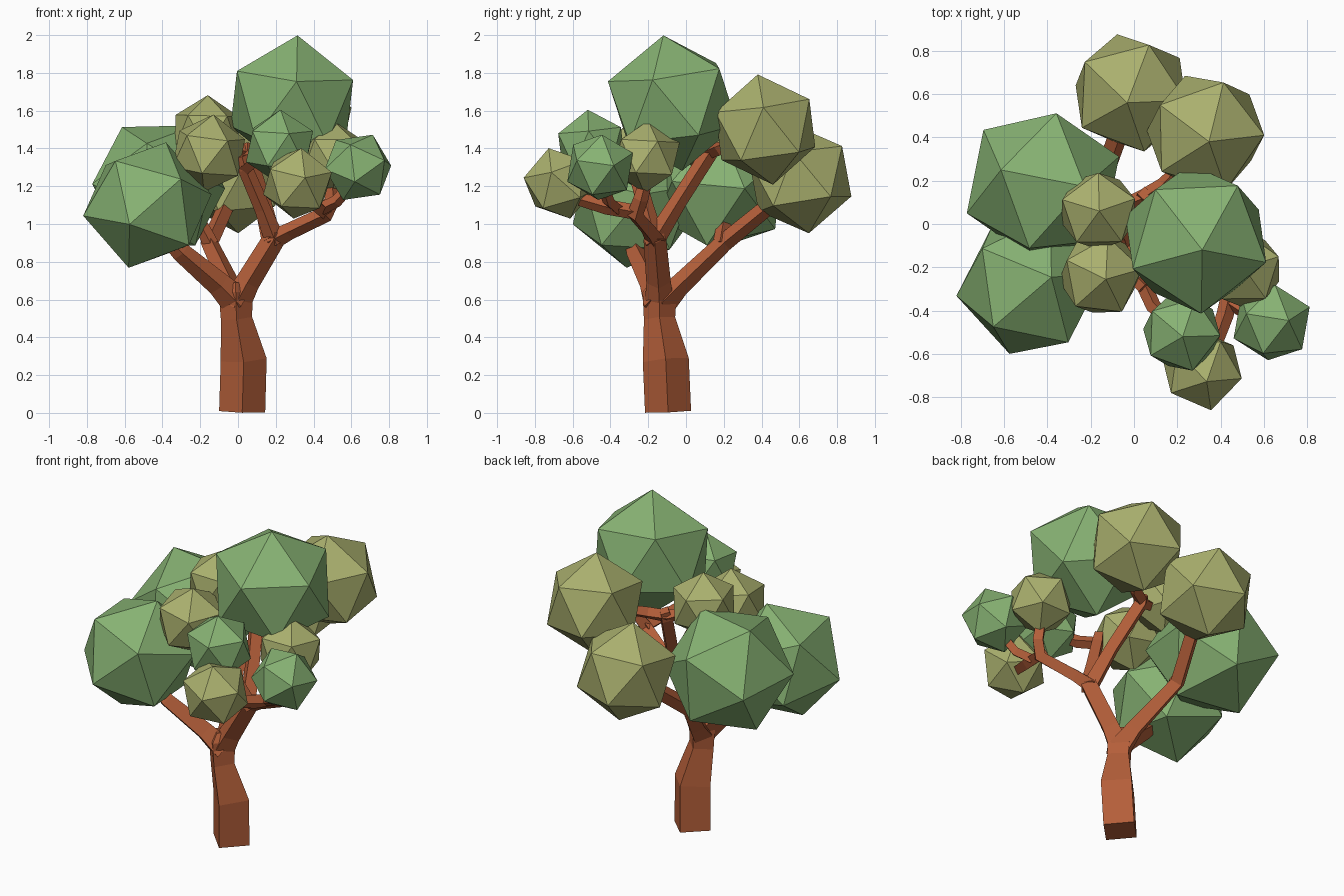
import bpy, bmesh, math
from mathutils import Vector, Matrix


def material(name, rgb):
    m = bpy.data.materials.new(name)
    m.diffuse_color = (*rgb, 1)
    return m


GREEN = material("leaf green", (0.242, 0.445, 0.171))
OLIVE = material("leaf olive", (0.402, 0.434, 0.156))
BARK = material("bark brown", (0.456, 0.114, 0.042))


def add_object(name, bm, mat):
    bmesh.ops.recalc_face_normals(bm, faces=bm.faces)
    mesh = bpy.data.meshes.new(name)
    bm.to_mesh(mesh)
    bm.free()
    mesh.materials.append(mat)
    ob = bpy.data.objects.new(name, mesh)
    bpy.context.collection.objects.link(ob)
    return ob


def frame(axis, side):
    """Rotation with z along axis and x leaning towards side."""
    z = axis.normalized()
    x = (side - z * side.dot(z)).normalized()
    return Matrix((x, z.cross(x), z)).transposed()


def foliage(name, centre, radius, tip, neighbour, mat):
    """Icosahedron clump turned so two adjacent corners point at tip and neighbour."""
    bm = bmesh.new()
    bmesh.ops.create_icosphere(bm, subdivisions=1, radius=1)
    top = max(bm.verts, key=lambda v: v.co.z)
    ring = top.link_edges[0].other_vert(top)
    own = frame(top.co.copy(), ring.co.copy())
    c = Vector(centre)
    turn = frame(Vector(tip), Vector(neighbour)) @ own.transposed()
    for v in bm.verts:
        v.co = c + turn @ v.co * radius
    add_object(name, bm, mat)


def limb(name, points):
    """Square tapering tube through (x, y, z, half diagonal) points."""
    pos = [Vector(p[:3]) for p in points]
    span = pos[-1] - pos[0]
    side = Vector((0, 1, 0)) if abs(span.x) >= abs(span.y) else Vector((1, 0, 0))
    bm = bmesh.new()
    rings = []
    for i, p in enumerate(pos):
        d = Vector()
        if i > 0:
            d += (p - pos[i - 1]).normalized()
        if i < len(pos) - 1:
            d += (pos[i + 1] - p).normalized()
        rot = frame(d, side)
        r = points[i][3]
        rings.append([bm.verts.new(p + rot @ Vector((r * math.cos(a), r * math.sin(a), 0)))
                      for a in (k * math.pi / 2 for k in range(4))])
    for a, b in zip(rings, rings[1:]):
        for k in range(4):
            j = (k + 1) % 4
            bm.faces.new((a[k], a[j], b[j], b[k]))
    bm.faces.new(rings[0])
    bm.faces.new(rings[-1])
    add_object(name, bm, BARK)


# Trunk with a slight bend
limb("trunk", [(0.022, -0.095, 0.006, 0.122), (0.03, -0.107, 0.28, 0.122),
               (-0.008, -0.14, 0.50, 0.083), (-0.012, -0.14, 0.64, 0.09),
               (-0.012, -0.14, 0.69, 0.05)])

# Main limbs
limb("left_limb", [(0.0, -0.14, 0.58, 0.085), (-0.10, -0.18, 0.68, 0.065),
                   (-0.30, -0.265, 0.85, 0.052), (-0.42, -0.28, 0.98, 0.04)])
limb("right_limb", [(-0.02, -0.14, 0.56, 0.08), (0.05, -0.145, 0.69, 0.065),
                    (0.19, -0.165, 0.92, 0.06), (0.20, -0.17, 0.96, 0.045)])
limb("back_limb", [(-0.01, -0.14, 0.57, 0.08), (-0.04, -0.04, 0.67, 0.058),
                   (-0.15, 0.20, 0.90, 0.048), (-0.07, 0.42, 1.08, 0.045),
                   (-0.03, 0.55, 1.22, 0.038)])

# Secondary branches
limb("back_twig", [(-0.14, 0.18, 0.89, 0.04), (-0.20, 0.20, 1.0, 0.038),
                   (-0.28, 0.20, 1.08, 0.035)])
limb("right_branch", [(0.17, -0.16, 0.91, 0.055), (0.27, -0.19, 0.96, 0.045),
                      (0.46, -0.27, 1.05, 0.045), (0.50, -0.24, 1.13, 0.04),
                      (0.50, -0.215, 1.22, 0.035)])
limb("right_front_branch", [(0.46, -0.25, 1.06, 0.04), (0.42, -0.42, 1.09, 0.04),
                            (0.37, -0.56, 1.13, 0.035)])
limb("right_tip_twig", [(0.44, -0.36, 1.08, 0.035), (0.52, -0.41, 1.12, 0.033),
                        (0.60, -0.44, 1.21, 0.03)])
limb("front_branch", [(0.20, -0.16, 0.90, 0.055), (0.13, -0.21, 1.08, 0.043),
                      (0.04, -0.27, 1.29, 0.04), (0.02, -0.28, 1.36, 0.032)])
limb("front_twig", [(0.04, -0.27, 1.29, 0.036), (0.09, -0.38, 1.33, 0.036),
                    (0.18, -0.46, 1.38, 0.03)])
limb("upper_branch", [(0.18, -0.17, 0.91, 0.055), (0.13, -0.04, 1.12, 0.045),
                      (0.05, 0.12, 1.37, 0.045), (0.05, 0.14, 1.42, 0.035)])
limb("upper_bridge", [(-0.10, 0.06, 1.43, 0.03), (0.04, 0.12, 1.38, 0.038),
                      (0.14, 0.18, 1.40, 0.038), (0.27, 0.32, 1.45, 0.03)])

# Foliage: centre, radius, direction of one corner, direction of a neighbouring corner
green = [
    ((0.285, -0.07, 1.64), 0.363, (0.03, -0.05, 0.36), (0.32, -0.11, 0.16)),
    ((-0.48, -0.28, 1.10), 0.348, (-0.33, -0.05, -0.055), (-0.10, -0.035, -0.335)),
    ((-0.42, 0.18, 1.20), 0.375, (-0.195, 0.07, 0.315), (-0.36, -0.135, 0.01)),
    ((0.635, -0.455, 1.30), 0.19, (0.08, 0.01, 0.175), (0.17, 0.07, 0.01)),
    ((0.22, -0.50, 1.41), 0.196, (0.005, -0.02, 0.195), (0.05, -0.175, 0.06)),
]
olive = [
    ((0.33, 0.42, 1.50), 0.295, (0.016, -0.04, 0.29), (0.265, -0.01, 0.115)),
    ((-0.015, 0.605, 1.24), 0.293, (-0.06, 0.26, -0.09), (0.02, 0.033, -0.295)),
    ((-0.165, 0.06, 1.485), 0.197, (0.005, 0.0, 0.2), (0.0, 0.17, 0.09)),
    ((-0.155, -0.235, 1.375), 0.207, (0.025, -0.02, 0.205), (0.1, -0.17, 0.07)),
    ((0.505, -0.21, 1.355), 0.192, (0.0, 0.01, 0.19), (0.165, 0.06, 0.08)),
    ((0.315, -0.67, 1.215), 0.196, (0.02, -0.055, 0.18), (0.04, -0.19, 0.02)),
]
for label, group, mat in (("green", green, GREEN), ("olive", olive, OLIVE)):
    for i, (c, r, tip, near) in enumerate(group, 1):
        foliage(f"{label}_foliage_{i}", c, r, tip, near, mat)
